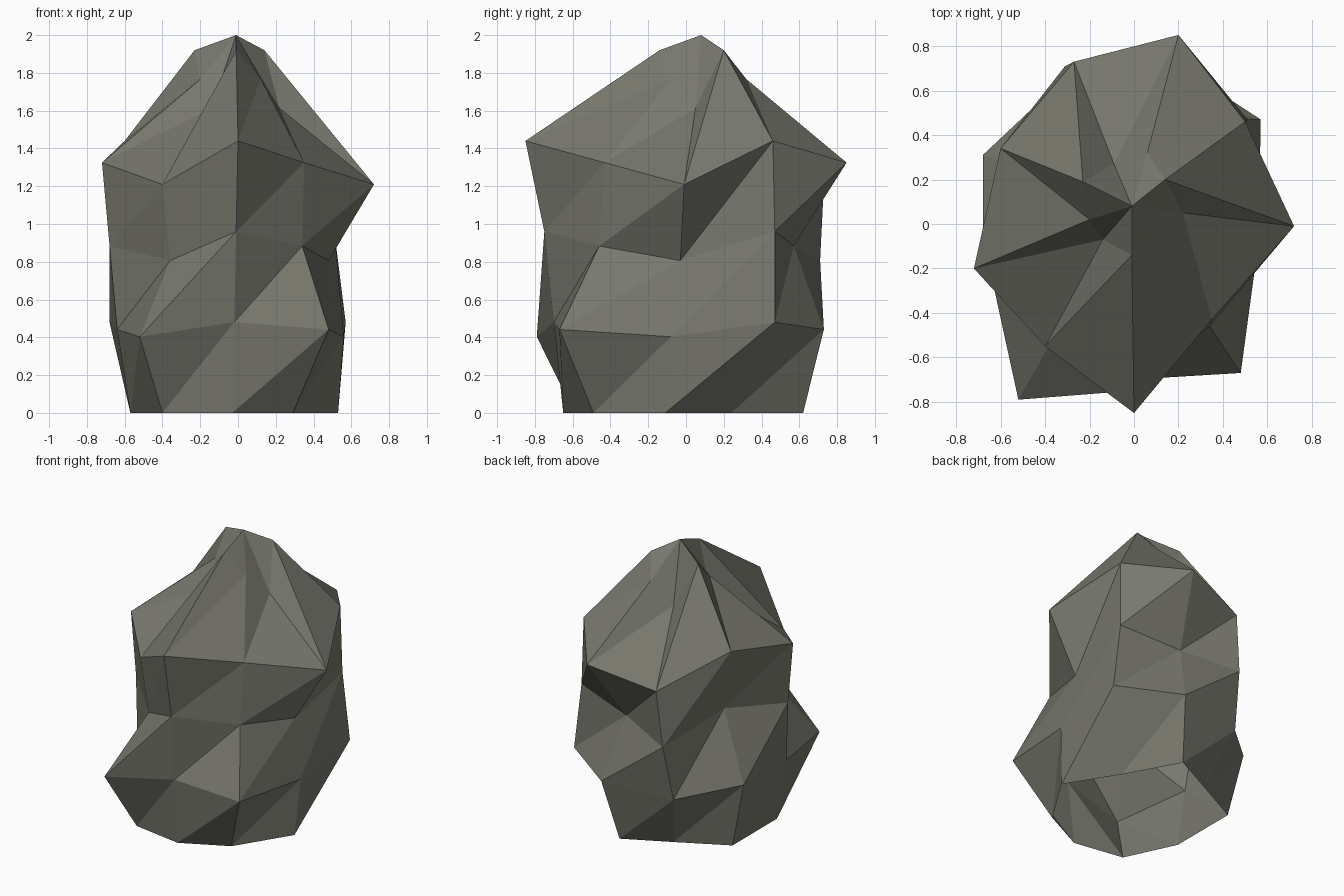
import bpy, bmesh

if "Cube" in bpy.data.objects:
    bpy.data.objects.remove(bpy.data.objects["Cube"])

# Horizontal outline of each layer, nine corners counter-clockwise from the front
LAYERS = [
    [(-.03, -.65), (.29, -.49), (.53, -.11), (.31, .24), (.10, .62),
     (-.22, .46), (-.57, .28), (-.57, -.23), (-.40, -.59)],
    [(-.02, -.70), (.48, -.67), (.56, -.08), (.57, .47), (.17, .73),
     (-.34, .63), (-.68, .31), (-.64, -.24), (-.52, -.79)],
    [(-.01, -.75), (.34, -.46), (.48, -.03), (.51, .47), (.08, .57),
     (-.31, .71), (-.48, .25), (-.68, -.20), (-.36, -.51)],
    [(0, -.85), (.35, -.43), (.72, -.01), (.50, .46), (.20, .85),
     (-.27, .73), (-.60, .34), (-.72, -.20), (-.40, -.55)],
    [(-.01, -.14), (.12, -.08), (.22, .05), (.14, .20), (.06, .32),
     (-.09, .27), (-.23, .19), (-.20, .02), (-.14, -.07)],
]
LAYER_HEIGHT = 0.48
N = 9

stone = bpy.data.materials.new("grey_stone")
stone.diffuse_color = (0.185, 0.187, 0.155, 1)
stone.use_nodes = True
stone.node_tree.nodes["Principled BSDF"].inputs["Base Color"].default_value = stone.diffuse_color

bm = bmesh.new()

# Each layer's corners step down in threes, giving the chipped edge
rings = [[bm.verts.new((x, y, k * LAYER_HEIGHT * (1 - 0.08 * (i % 3))))
          for i, (x, y) in enumerate(layer)] for k, layer in enumerate(LAYERS)]

# Sides: two flat triangles per panel, open underneath
for low, high in zip(rings, rings[1:]):
    for i in range(N):
        j = (i + 1) % N
        bm.faces.new((low[i], low[j], high[j]))
        bm.faces.new((low[i], high[j], high[i]))

# Peak
peak = bm.verts.new((-.01, .08, 2))
for i in range(N):
    bm.faces.new((rings[-1][i], rings[-1][(i + 1) % N], peak))

mesh = bpy.data.meshes.new("boulder")
bm.to_mesh(mesh)
bm.free()
mesh.materials.append(stone)
boulder = bpy.data.objects.new("boulder", mesh)
bpy.context.collection.objects.link(boulder)
